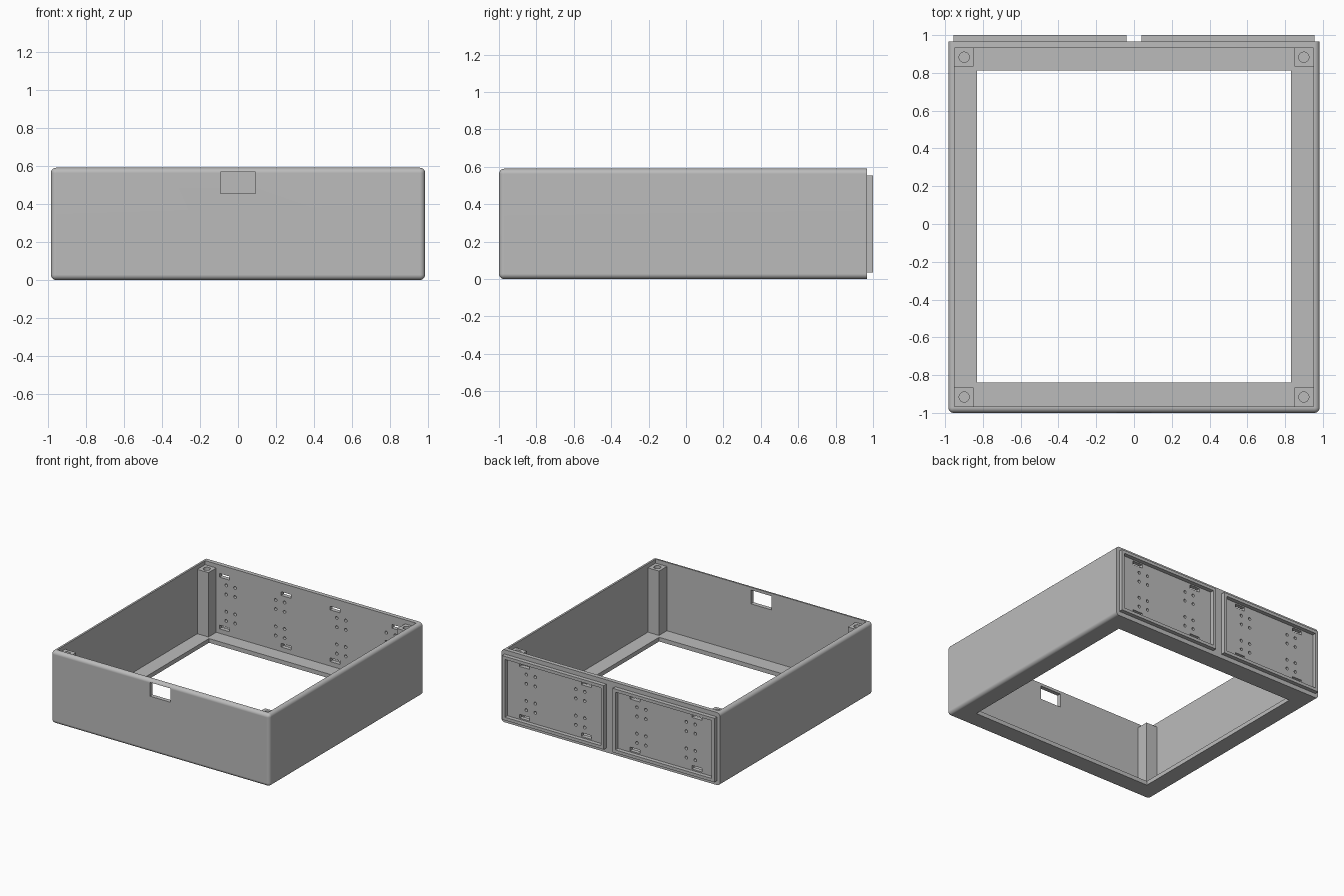
import bpy, bmesh, math
from mathutils import Matrix, Vector

cube = bpy.data.objects.get("Cube")
if cube:
    bpy.data.objects.remove(cube, do_unlink=True)

GREY = (0.5, 0.5, 0.5, 1)
mat = bpy.data.materials.new("plain grey")
mat.use_nodes = True
mat.diffuse_color = GREY
mat.node_tree.nodes["Principled BSDF"].inputs["Base Color"].default_value = GREY

# Main dimensions
HALF_X, FRONT, BACK, HEIGHT = 0.983, -1.0, 0.967, 0.59
WALL, ROUND, POST_TOP = 0.034, 0.028, 0.557
IN_X, IN_FRONT, IN_BACK = HALF_X - WALL, FRONT + WALL, BACK - WALL
MID_Z = HEIGHT / 2


def add_box(bm, lo, hi):
    lo, hi = Vector(lo), Vector(hi)
    m = Matrix.Translation((lo + hi) / 2) @ Matrix.Diagonal((*(hi - lo), 1))
    bmesh.ops.create_cube(bm, size=1, matrix=m)


def add_cylinder(bm, centre, radius, depth, axis="Z"):
    turn = Matrix.Rotation(math.pi / 2, 4, "X") if axis == "Y" else Matrix()
    bmesh.ops.create_cone(bm, cap_ends=True, segments=24, radius1=radius, radius2=radius,
                          depth=depth, matrix=Matrix.Translation(centre) @ turn)


def make_object(name, bm):
    mesh = bpy.data.meshes.new(name)
    bm.to_mesh(mesh)
    bm.free()
    mesh.materials.append(mat)
    obj = bpy.data.objects.new(name, mesh)
    bpy.context.collection.objects.link(obj)
    return obj


def activate(obj):
    bpy.ops.object.select_all(action="DESELECT")
    obj.select_set(True)
    bpy.context.view_layer.objects.active = obj


def cut(obj, bm):
    """Subtract the shapes in bm from obj and discard the cutter."""
    cutter = make_object("cutter", bm)
    cutter.hide_render = True
    mod = obj.modifiers.new("cut", "BOOLEAN")
    mod.operation, mod.solver, mod.object = "DIFFERENCE", "EXACT", cutter
    activate(obj)
    bpy.ops.object.modifier_apply(modifier=mod.name)
    bpy.data.objects.remove(cutter, do_unlink=True)


def cut_box(obj, lo, hi):
    bm = bmesh.new()
    add_box(bm, lo, hi)
    cut(obj, bm)


def finish(obj):
    activate(obj)
    bpy.ops.object.shade_smooth_by_angle(angle=math.radians(35))
    obj.modifiers.new("flat faces", "WEIGHTED_NORMAL").keep_sharp = True


# Shell: rounded everywhere except around the back face
bm = bmesh.new()
add_box(bm, (-HALF_X, FRONT, 0), (HALF_X, BACK, HEIGHT))
edges = [e for e in bm.edges if min(v.co.y for v in e.verts) < 0]
bmesh.ops.bevel(bm, geom=edges, offset=ROUND, segments=5, profile=0.5, affect="EDGES")
shell = make_object("case_shell", bm)

# Open top, floor opening and front window
cut_box(shell, (-IN_X, IN_FRONT, WALL), (IN_X, IN_BACK, 1))
cut_box(shell, (-0.83, -0.84, -0.1), (0.83, 0.813, 0.1))
cut_box(shell, (-0.093, -1.1, 0.455), (0.093, -0.9, 0.567))

# Slots and screw holes through the back wall, in two mirrored panels
PANEL_X = 0.4975
bm = bmesh.new()
for panel in (-PANEL_X, PANEL_X):
    for sx in (-1, 1):
        for sz in (-1, 1):
            x, z = panel + sx * 0.2775, MID_Z + sz * 0.21
            add_box(bm, (x - 0.045, 0.9, z - 0.015), (x + 0.045, 1.1, z + 0.015))
            for dx in (0.1825, 0.2625):
                for dz in (0.07, 0.145):
                    add_cylinder(bm, (panel + sx * dx, 0.95, MID_Z + sz * dz), 0.012, 0.2, "Y")
cut(shell, bm)
finish(shell)

# Raised rims around the two back panels
RIM = 0.025
for side, name in ((-1, "right"), (1, "left")):
    x, hw, hh = side * PANEL_X, 0.4575, 0.26
    bm = bmesh.new()
    add_box(bm, (x - hw, BACK - 0.005, MID_Z - hh), (x + hw, 1, MID_Z + hh))
    rim = make_object(name + "_panel_rim", bm)
    hw, hh = hw - RIM, hh - RIM
    cut_box(rim, (x - hw, 0.9, MID_Z - hh), (x + hw, 1.1, MID_Z + hh))

# Corner posts with a screw hole in the top
SIZE, SINK = 0.1, 0.01
for sx, side in ((-1, "right"), (1, "left")):
    for sy, wall_y, end in ((-1, IN_FRONT, "front"), (1, IN_BACK, "back")):
        xs = sorted((sx * (IN_X + SINK), sx * (IN_X - SIZE)))
        ys = sorted((wall_y + sy * SINK, wall_y - sy * SIZE))
        bm = bmesh.new()
        add_box(bm, (xs[0], ys[0], WALL - SINK), (xs[1], ys[1], POST_TOP))
        post = make_object(f"{end}_{side}_post", bm)
        bm = bmesh.new()
        add_cylinder(bm, (sx * (IN_X - SIZE / 2), wall_y - sy * SIZE / 2, POST_TOP), 0.027, 0.5)
        cut(post, bm)
        finish(post)
